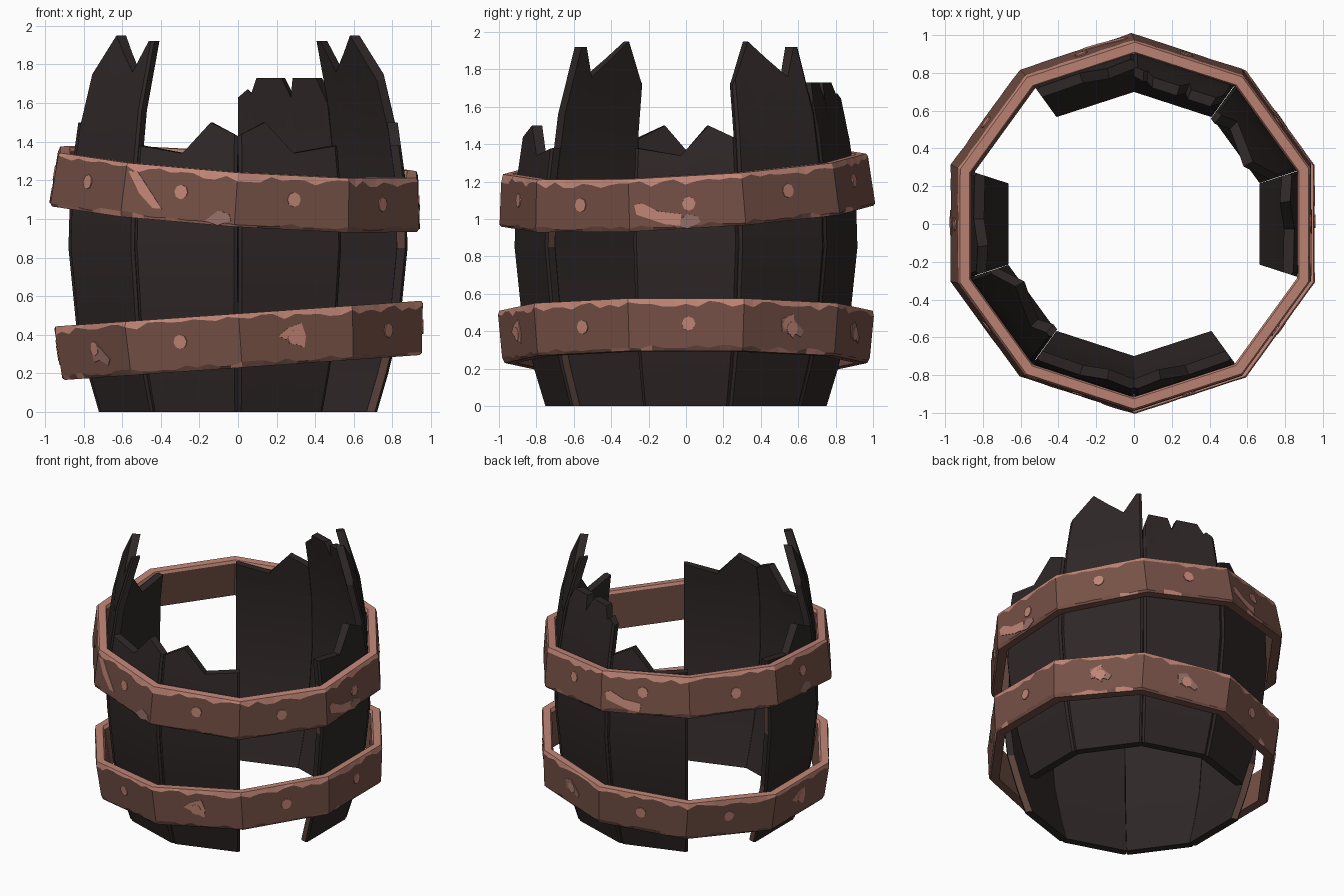
import bpy, bmesh, math, random
from mathutils import Vector

if "Cube" in bpy.data.objects:
    bpy.data.objects.remove(bpy.data.objects["Cube"])

random.seed(4)
T18 = math.tan(math.radians(18))

def mat(name, rgb):
    m = bpy.data.materials.new(name)
    m.diffuse_color = (*rgb, 1)
    m.use_nodes = True
    m.node_tree.nodes["Principled BSDF"].inputs["Base Color"].default_value = m.diffuse_color
    return m

WOOD = mat("dark wood", (.028, .020, .020))
EDGE = mat("raw wood edge", (.10, .052, .042))
IRON = mat("rusty iron", (.180, .082, .062))
RUST = mat("bright rust", (.53, .235, .18))
DULL = mat("dull rust", (.30, .155, .135))

def finish(bm, name, mats, smooth=False):
    bmesh.ops.recalc_face_normals(bm, faces=bm.faces)
    me = bpy.data.meshes.new(name)
    bm.to_mesh(me)
    bm.free()
    ob = bpy.data.objects.new(name, me)
    bpy.context.collection.objects.link(ob)
    for m in mats:
        me.materials.append(m)
    if smooth:
        bpy.ops.object.select_all(action='DESELECT')
        ob.select_set(True)
        bpy.context.view_layer.objects.active = ob
        bpy.ops.object.shade_smooth_by_angle(angle=math.radians(28))
    return ob

def on_side(az, r, t, z):
    """Point on a barrel side facing azimuth az (degrees)."""
    a = math.radians(az)
    return Vector((r * math.cos(a) - t * math.sin(a), r * math.sin(a) + t * math.cos(a), z))

def lerp(table, x):
    for (x0, y0), (x1, y1) in zip(table, table[1:]):
        if x <= x1:
            return y0 + (y1 - y0) * (x - x0) / (x1 - x0)
    return table[-1][1]

# barrel bulge: height -> distance of the side from the axis
BULGE = [(0, .72), (.2, .778), (.45, .838), (.85, .878), (1.2, .868), (1.55, .82), (1.75, .765), (1.96, .70)]

# broken top outlines: (position across the stave, height)
SHORT = [(-1, 1.38), (-.1, 1.34), (.45, 1.5), (1, 1.43)]
SHORT_M = [(-u, z) for u, z in reversed(SHORT)]
SPIKED = [(-1, 1.72), (-.45, 1.95), (.48, 1.76), (.84, 1.92), (1, 1.92)]
JAGGED = [(-1, 1.6), (-.83, 1.73), (-.28, 1.73), (-.19, 1.63), (-.02, 1.73),
          (.57, 1.73), (.7, 1.65), (.79, 1.67), (1, 1.63)]

def stave(az, top, name):
    bm = bmesh.new()
    us = sorted({u for u, _ in top} | {-.93, .93, 0})
    outer, inner = [], []
    for u in us:
        zt = lerp(top, u)
        zs = [0, .2, .45, .85, 1.2, 1.2 + (zt - 1.2) * .5, zt]
        co, ci = [], []
        for z in zs:
            a = lerp(BULGE, z)
            r = a - (.012 if abs(u) == 1 else 0)
            co.append(bm.verts.new(on_side(az, r, u * r * T18 * .995, z)))
            ri = a - .055
            ci.append(bm.verts.new(on_side(az, ri, u * ri * T18 * .995, z)))
        outer.append(co)
        inner.append(ci)
    n = len(outer[0])
    for i in range(len(us) - 1):
        o, p, q, s = outer[i], outer[i + 1], inner[i], inner[i + 1]
        for k in range(n - 1):
            bm.faces.new((o[k], p[k], p[k + 1], o[k + 1]))
            bm.faces.new((q[k], q[k + 1], s[k + 1], s[k]))
        bm.faces.new((o[0], q[0], s[0], p[0]))
        bm.faces.new((o[-1], p[-1], s[-1], q[-1]))
    for i in (0, -1):                      # raw side edges
        for k in range(n - 1):
            f = bm.faces.new((outer[i][k], outer[i][k + 1], inner[i][k + 1], inner[i][k]))
            f.material_index = 1 if k in (0, 1, 3) else 0
    finish(bm, name, [WOOD, EDGE], True)

for az, top, name in [(0, SHORT, "stave_right"), (36, SPIKED, "stave_back_right"),
                      (72, JAGGED, "stave_back_a"), (108, SHORT_M, "stave_back_b"),
                      (180, SHORT, "stave_left"), (216, SPIKED, "stave_front_left"),
                      (252, SHORT, "stave_front_a"), (288, SHORT_M, "stave_front_b")]:
    stave(az, top, name)

H, SEG = .14, 10

def hoop(name, centre, slope_x, slope_y, apothem, taper, patches):
    bm = bmesh.new()
    rot = Vector((0, 0, 1)).rotation_difference(Vector((-slope_x, -slope_y, 1)))
    def place(az, s, z, inset, t=None):
        r = apothem + taper * z - inset
        return rot @ on_side(az, r, s * r * T18 if t is None else t, z) + Vector(centre)
    # band with ragged rust along both rims
    cols = []
    for k in range(10):
        for j in range(SEG):
            hi = random.choice((.014, .022, .03, .045))
            lo = random.choice((.012, .016, .03))
            sec = [(.01, -H), (0, -H + lo), (0, H - hi), (.008, H),
                   (.058, H), (.068, H - .02), (.068, -H)]
            cols.append([bm.verts.new(place(36 * k, -1 + 2 * j / SEG, z, i)) for i, z in sec])
    n = len(cols[0])
    low_rust = False
    for c in range(len(cols)):
        a, b = cols[c], cols[(c + 1) % len(cols)]
        if random.random() < .35:
            low_rust = random.random() < .3
        for i in range(n):
            f = bm.faces.new((a[i], b[i], b[(i + 1) % n], a[(i + 1) % n]))
            if i in (2, 3, 4) or (i == 0 and low_rust):
                f.material_index = 1
    bmesh.ops.recalc_face_normals(bm, faces=bm.faces)
    # rivets and rust patches: thin plates on the outer side
    def plate(az, pts, m, lift):
        tops = [bm.verts.new(place(az, 0, z, -lift, t)) for t, z in pts]
        base = [bm.verts.new(place(az, 0, z, .002, t)) for t, z in pts]
        fs = [bm.faces.new(tops)]
        for i in range(len(pts)):
            j = (i + 1) % len(pts)
            fs.append(bm.faces.new((base[i], base[j], tops[j], tops[i])))
        for f in fs:
            f.material_index = m
    for k in range(10):
        t0, z0 = random.uniform(-.02, .02), random.uniform(-.01, .02)
        plate(36 * k, [(t0 + .036 * math.cos(i * math.pi / 4), z0 + .038 * math.sin(i * math.pi / 4))
                       for i in range(8)], 1, .006)
    for az, pts, m in patches:
        plate(az, pts, m, .004)
    finish(bm, name, [IRON, RUST, DULL])

STREAK = [(-.29, .10), (-.24, .10), (-.09, -.08), (-.14, -.08), (-.22, -.01)]
SMEAR = [(-.28, 0), (-.27, -.05), (-.12, -.11), (-.04, -.12), (-.03, -.06), (-.15, -.04), (-.24, .01)]
BLOT = [(-.07, -.12), (0, -.14), (.07, -.11), (.06, -.08), (0, -.06)]
STAR = [(-.10, .01), (-.04, .05), (.03, .07), (.05, 0), (.04, -.06), (-.02, -.03)]
SPLAT = [(-.06, .04), (.0, .06), (.09, -.02), (.07, -.05), (.0, -.02), (-.05, -.03)]

hoop("upper_hoop", (-.008, 0, 1.155), -.07, .057, .945, -.09,
     [(252, STREAK, 1), (0, SMEAR, 1), (0, BLOT, 2), (252, [(t + .22, z) for t, z in BLOT], 2),
      (108, SMEAR, 1), (180, BLOT, 2)])
hoop("lower_hoop", (.012, 0, .37), .07, 0, .945, .09,
     [(288, STAR, 1), (36, SPLAT, 2), (36, [(t * .6 + .0, z) for t, z in STAR], 1),
      (72, SPLAT, 2), (180, STAR, 1), (216, [(t + .05, z - .03) for t, z in SPLAT], 2)])
